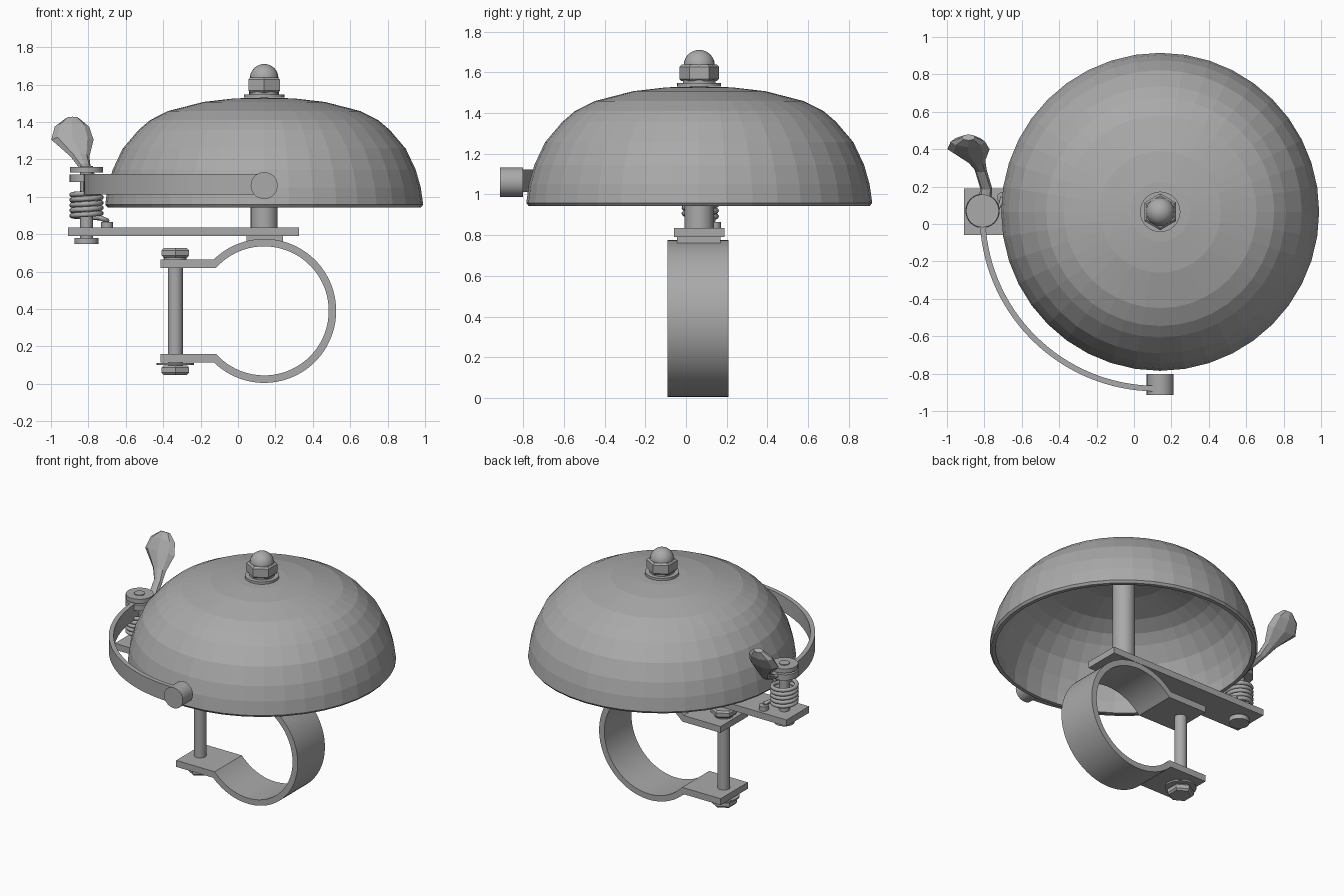
import bpy, bmesh, math
from mathutils import Vector

if "Cube" in bpy.data.objects:
    bpy.data.objects.remove(bpy.data.objects["Cube"])

steel = bpy.data.materials.new("brushed grey steel")
steel.diffuse_color = (0.4, 0.4, 0.4, 1)
steel.use_nodes = True
steel.node_tree.nodes["Principled BSDF"].inputs["Base Color"].default_value = steel.diffuse_color


def finish(name, bm, smooth=None):
    bmesh.ops.recalc_face_normals(bm, faces=bm.faces)
    me = bpy.data.meshes.new(name)
    bm.to_mesh(me)
    bm.free()
    ob = bpy.data.objects.new(name, me)
    me.materials.append(steel)
    bpy.context.collection.objects.link(ob)
    if smooth:
        bpy.ops.object.select_all(action='DESELECT')
        ob.select_set(True)
        bpy.context.view_layer.objects.active = ob
        bpy.ops.object.shade_smooth_by_angle(angle=math.radians(smooth))
    return ob


def lathe(name, x, y, profile, n=32, turn=0.0, smooth=30):
    """Revolve (radius, z) points about a vertical axis; open ends are capped."""
    bm = bmesh.new()
    rings = []
    for r, z in profile:
        if r == 0:
            rings.append([bm.verts.new((x, y, z))])
        else:
            rings.append([bm.verts.new((x + r * math.cos(turn + i * math.tau / n),
                                        y + r * math.sin(turn + i * math.tau / n), z)) for i in range(n)])
    for a, b in zip(rings, rings[1:]):
        for i in range(n):
            j = (i + 1) % n
            if len(a) == 1:
                bm.faces.new((a[0], b[i], b[j]))
            elif len(b) == 1:
                bm.faces.new((a[i], a[j], b[0]))
            else:
                bm.faces.new((a[i], a[j], b[j], b[i]))
    for ring in (rings[0], rings[-1]):
        if len(ring) > 1:
            bm.faces.new(ring)
    return finish(name, bm, smooth)


def disc(name, x, y, r, z0, z1, n=32, turn=0.0):
    return lathe(name, x, y, [(r, z0), (r, z1)], n, turn)


def hexagon(name, x, y, r, z0, z1):
    c = 0.012
    return lathe(name, x, y, [(r - c, z0), (r, z0 + c), (r, z1 - c), (r - c, z1)], 6, math.pi / 6, None)


def box(name, x0, x1, y0, y1, z0, z1):
    bm = bmesh.new()
    bmesh.ops.create_cube(bm, size=1)
    for v in bm.verts:
        v.co = ((x0 + x1) / 2 + v.co.x * (x1 - x0), (y0 + y1) / 2 + v.co.y * (y1 - y0),
                (z0 + z1) / 2 + v.co.z * (z1 - z0))
    return finish(name, bm)


def ribbon(name, inner, outer, to3d, lo, hi):
    """Solid strip between two matching 2D paths, extruded from lo to hi."""
    bm = bmesh.new()
    rows = [[bm.verts.new(to3d(p, d)) for p, d in ((a, lo), (b, lo), (b, hi), (a, hi))]
            for a, b in zip(inner, outer)]
    for p, q in zip(rows, rows[1:]):
        for i in range(4):
            j = (i + 1) % 4
            bm.faces.new((p[i], p[j], q[j], q[i]))
    bm.faces.new(rows[0])
    bm.faces.new(rows[-1])
    return finish(name, bm, 30)


def wire(name, points, radius):
    cu = bpy.data.curves.new(name, 'CURVE')
    cu.dimensions = '3D'
    cu.bevel_depth = radius
    cu.bevel_resolution = 2
    cu.use_fill_caps = True
    sp = cu.splines.new('POLY')
    sp.points.add(len(points) - 1)
    for p, co in zip(sp.points, points):
        p.co = (*co, 1)
    cu.materials.append(steel)
    ob = bpy.data.objects.new(name, cu)
    bpy.context.collection.objects.link(ob)
    return ob


CX, CY = 0.14, 0.065      # bell axis
PX, PY = -0.81, 0.07      # striker pivot axis
BX, BY = -0.335, 0.06     # clamp bolt axis

# Bell dome, a thin faceted shell
outer = [(0.838, 0.943), (0.85, 0.958), (0.837, 1.05), (0.81, 1.145), (0.757, 1.257), (0.672, 1.357),
         (0.61, 1.41), (0.515, 1.458), (0.325, 1.507), (0.16, 1.526), (0, 1.53)]
inner = [(r - 0.025 if r else 0, z - (0.022 if z > 1 else 0)) for r, z in outer if r != 0.85]
lathe("bell_dome", CX, CY, outer[::-1] + inner, 40, 0, None)

# Bell post, washers and domed cap nut
disc("bell_post", CX, CY, 0.072, 0.82, 1.52)
disc("bell_washer", CX, CY, 0.108, 1.53, 1.547)
disc("bell_washer_collar", CX, CY, 0.08, 1.545, 1.562)
hexagon("cap_nut", CX, CY, 0.098, 1.556, 1.638)
lathe("cap_nut_dome", CX, CY, [(0.076, 1.63)] + [(0.076 * math.cos(a * math.pi / 16) if a < 8 else 0,
      1.635 + 0.075 * math.sin(a * math.pi / 16)) for a in range(9)], 24)

# Base plate and the pad joining it to the clamp
box("base_plate", -0.91, 0.325, -0.06, 0.19, 0.79, 0.835)
box("clamp_pad", 0.045, 0.24, -0.045, 0.17, 0.755, 0.79)

# Handlebar clamp: ring with two ears, as one strip
RX, RZ, RI, RO, N = 0.14, 0.39, 0.345, 0.385, 64
a_in, a_out = math.pi - math.asin(0.23 / RI), math.pi - math.asin(0.275 / RO)
p_in = [(RX + RI * math.cos(a_in * (1 - 2 * i / N)), RZ + RI * math.sin(a_in * (1 - 2 * i / N))) for i in range(N + 1)]
p_out = [(RX + RO * math.cos(a_out * (1 - 2 * i / N)), RZ + RO * math.sin(a_out * (1 - 2 * i / N))) for i in range(N + 1)]
p_in = [(-0.415, RZ + 0.23)] + p_in + [(-0.415, RZ - 0.23)]
p_out = [(-0.415, RZ + 0.275)] + p_out + [(-0.415, RZ - 0.275)]
ribbon("handlebar_clamp", p_in, p_out, lambda p, d: (p[0], d, p[1]), -0.09, 0.21)

# Clamp bolt
disc("clamp_bolt", BX, BY, 0.04, 0.06, 0.70)
disc("clamp_bolt_collar", BX, BY, 0.06, 0.66, 0.68)
hexagon("clamp_bolt_head", BX, BY, 0.085, 0.675, 0.725)
disc("clamp_washer", BX, BY, 0.1, 0.1, 0.11)
hexagon("clamp_nut", BX, BY, 0.085, 0.048, 0.098)

# Striker pivot stack
disc("pivot_pin", PX, PY, 0.034, 0.77, 1.165)
disc("pivot_foot", PX, PY, 0.065, 0.748, 0.78)
disc("pivot_disc", PX, PY, 0.09, 1.08, 1.12)
disc("pivot_cap", PX, PY, 0.088, 1.13, 1.16)

# Return spring with its tail and anchor peg
turns, steps = 5, 24
coil = [(PX + 0.078 * math.cos(i * math.tau / steps), PY + 0.078 * math.sin(i * math.tau / steps),
         0.885 + 0.14 * i / (turns * steps)) for i in range(turns * steps + 1)]
wire("return_spring", [(-0.70, 0.14, 0.872)] + coil, 0.014)
disc("spring_peg", -0.70, 0.14, 0.032, 0.83, 0.865, 16)

# Curved striker arm and its hammer
angles = [math.pi * (1.0 + 0.5 * i / 32) for i in range(33)]
arc = lambda r: [(0.12 + r * math.cos(a), 0.05 + r * math.sin(a)) for a in angles]
ribbon("striker_arm", arc(0.915), arc(0.945), lambda p, d: (p[0], p[1], d), 1.012, 1.122)
hammer = disc("striker_hammer", 0, 0, 0.072, -0.056, 0.056)
hammer.rotation_euler = (math.pi / 2, 0, 0)
hammer.location = (CX, -0.857, 1.06)

# Thumb lever: lofted neck widening into a paddle (centre, half width, half thickness)
sections = [((-0.80, 0.10, 1.10), 0.035, 0.02), ((-0.79, 0.19, 1.11), 0.032, 0.022),
            ((-0.82, 0.29, 1.16), 0.032, 0.025), ((-0.845, 0.34, 1.215), 0.05, 0.028),
            ((-0.885, 0.40, 1.305), 0.113, 0.035), ((-0.888, 0.44, 1.375), 0.092, 0.032),
            ((-0.885, 0.463, 1.42), 0.035, 0.018)]
bm = bmesh.new()
rings = []
for k, (c, w, t) in enumerate(sections):
    ahead = Vector(sections[min(k + 1, 6)][0]) - Vector(sections[max(k - 1, 0)][0])
    side = Vector((1, 0, 0))
    up = ahead.cross(side).normalized()
    rings.append([bm.verts.new(Vector(c) + side * w * math.cos(i * math.pi / 4) + up * t * math.sin(i * math.pi / 4))
                  for i in range(8)])
for a, b in zip(rings, rings[1:]):
    for i in range(8):
        bm.faces.new((a[i], a[(i + 1) % 8], b[(i + 1) % 8], b[i]))
bm.faces.new(rings[0])
bm.faces.new(rings[-1])
finish("thumb_lever", bm)
